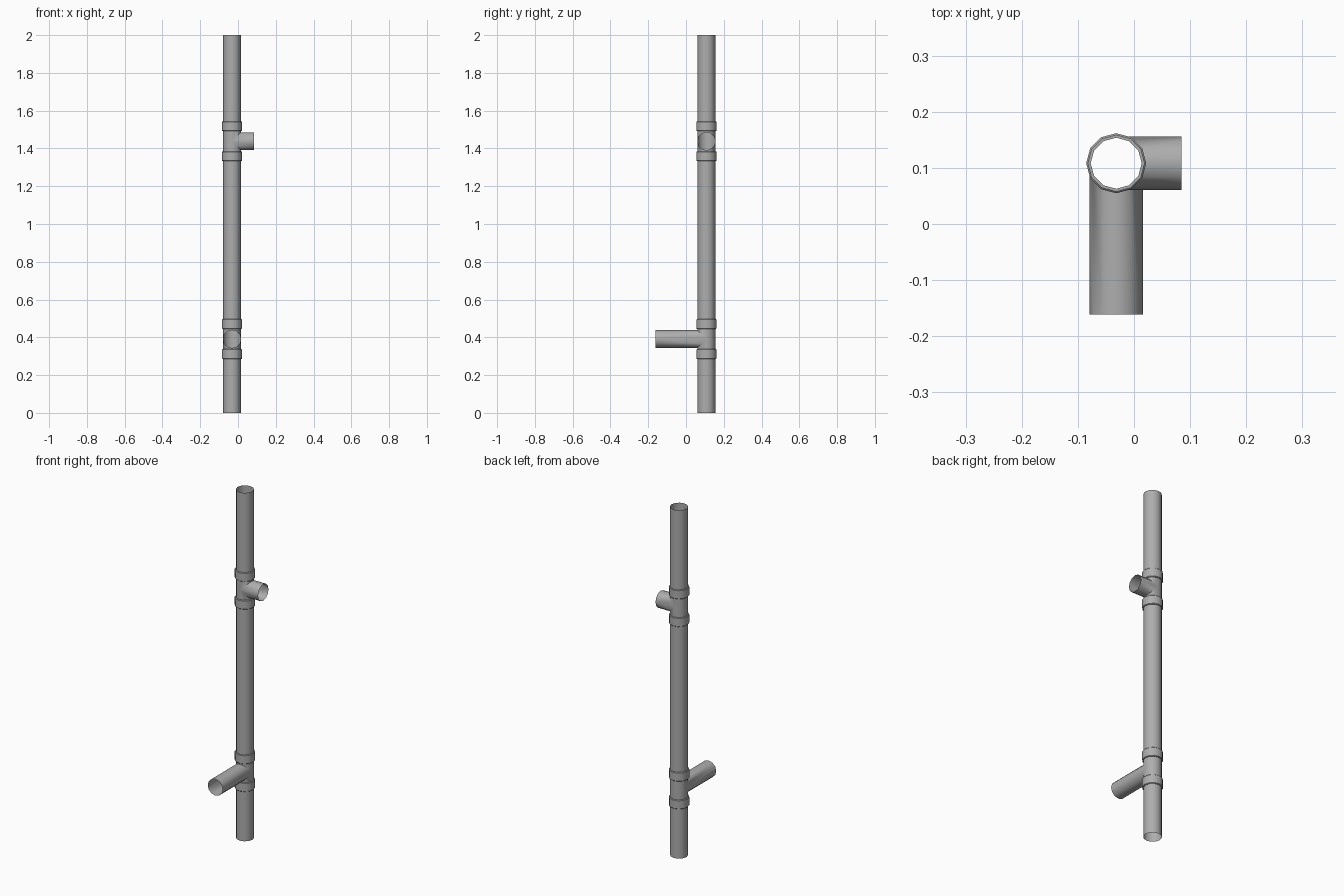
import bpy, bmesh
from math import sin, cos, pi, radians
from mathutils import Matrix

if "Cube" in bpy.data.objects:
    bpy.data.objects.remove(bpy.data.objects["Cube"])

N = 12                      # sides of every pipe
R, RC, RI = 0.0475, 0.0535, 0.0455   # pipe, collar and collar lip radius
AXIS = (-0.0317, 0.1083)    # vertical pipe position

# Dark grey plastic
grey = bpy.data.materials.new("dark_grey")
grey.diffuse_color = (0.42, 0.42, 0.42, 1)
grey.use_nodes = True
grey.node_tree.nodes["Principled BSDF"].inputs["Base Color"].default_value = grey.diffuse_color


def finish(name, bm, z, turn=0):
    bmesh.ops.remove_doubles(bm, verts=bm.verts, dist=1e-5)
    bmesh.ops.recalc_face_normals(bm, faces=bm.faces)
    bmesh.ops.transform(bm, matrix=Matrix.Rotation(turn, 4, 'Z'), verts=bm.verts)
    me = bpy.data.meshes.new(name)
    bm.to_mesh(me)
    bm.free()
    me.materials.append(grey)
    ob = bpy.data.objects.new(name, me)
    bpy.context.collection.objects.link(ob)
    ob.location = (*AXIS, z)
    bpy.ops.object.select_all(action='DESELECT')
    ob.select_set(True)
    bpy.context.view_layer.objects.active = ob
    bpy.ops.object.shade_smooth_by_angle(angle=radians(35))
    return ob


def quad(bm, *pts):
    bm.faces.new([bm.verts.new(p) for p in pts])


def lathe(name, profile, z):
    bm = bmesh.new()
    ring = [2 * pi * i / N for i in range(N + 1)]
    for a, b in zip(ring, ring[1:]):
        for (r0, z0), (r1, z1) in zip(profile, profile[1:]):
            quad(bm, (r0 * cos(a), r0 * sin(a), z0), (r0 * cos(b), r0 * sin(b), z0),
                 (r1 * cos(b), r1 * sin(b), z1), (r1 * cos(a), r1 * sin(a), z1))
    return finish(name, bm, z)


def tee(name, z, length, turn):
    """Open body and a mitred side branch of equal radius, along local +x."""
    bm = bmesh.new()
    h = BODY
    for i in range(N):
        a, b = (2 * pi * (i + k) / N for k in (0, 1))
        (xa, ya), (xb, yb) = [(R * cos(t), R * sin(t)) for t in (a, b)]
        ma, mb = max(0, xa), max(0, xb)
        front = xa + xb > 0
        for s in (-1, 1):
            # body wall above and below the branch opening
            quad(bm, (xa, ya, s * ma), (xb, yb, s * mb), (xb, yb, s * h), (xa, ya, s * h))
            # branch wall
            if front:
                quad(bm, (xa, ya, s * ma), (xb, yb, s * mb),
                     (length, yb, s * mb), (length, ya, s * ma))
    bmesh.ops.remove_doubles(bm, verts=bm.verts, dist=1e-5)
    bmesh.ops.dissolve_degenerate(bm, edges=bm.edges, dist=1e-6)
    return finish(name, bm, z, turn)


BODY = 0.0795               # half height of a tee body
LOW, HIGH = 0.391, 1.438    # tee heights

# Straight pipe lengths
for name, z0, z1 in (("lower_pipe", 0, LOW - BODY),
                     ("middle_pipe", LOW + BODY, HIGH - BODY),
                     ("upper_pipe", HIGH + BODY, 2)):
    lathe(name, [(R, 0), (R, z1 - z0)], z0)

# Tees with their side branches
tee("lower_tee", LOW, 0.2695, -pi / 2)
tee("upper_tee", HIGH, 0.1165, 0)

# Collars at both ends of each tee, closed rings with a small inner lip
c, e = 0.026, 0.003
collar = [(RI, -c), (RC - e, -c), (RC, -c + e), (RC, c - e), (RC - e, c), (RI, c), (RI, -c)]
for label, z in (("lower", LOW), ("upper", HIGH)):
    for end, s in (("bottom", -1), ("top", 1)):
        lathe(f"{label}_tee_{end}_collar", collar, z + s * BODY)
